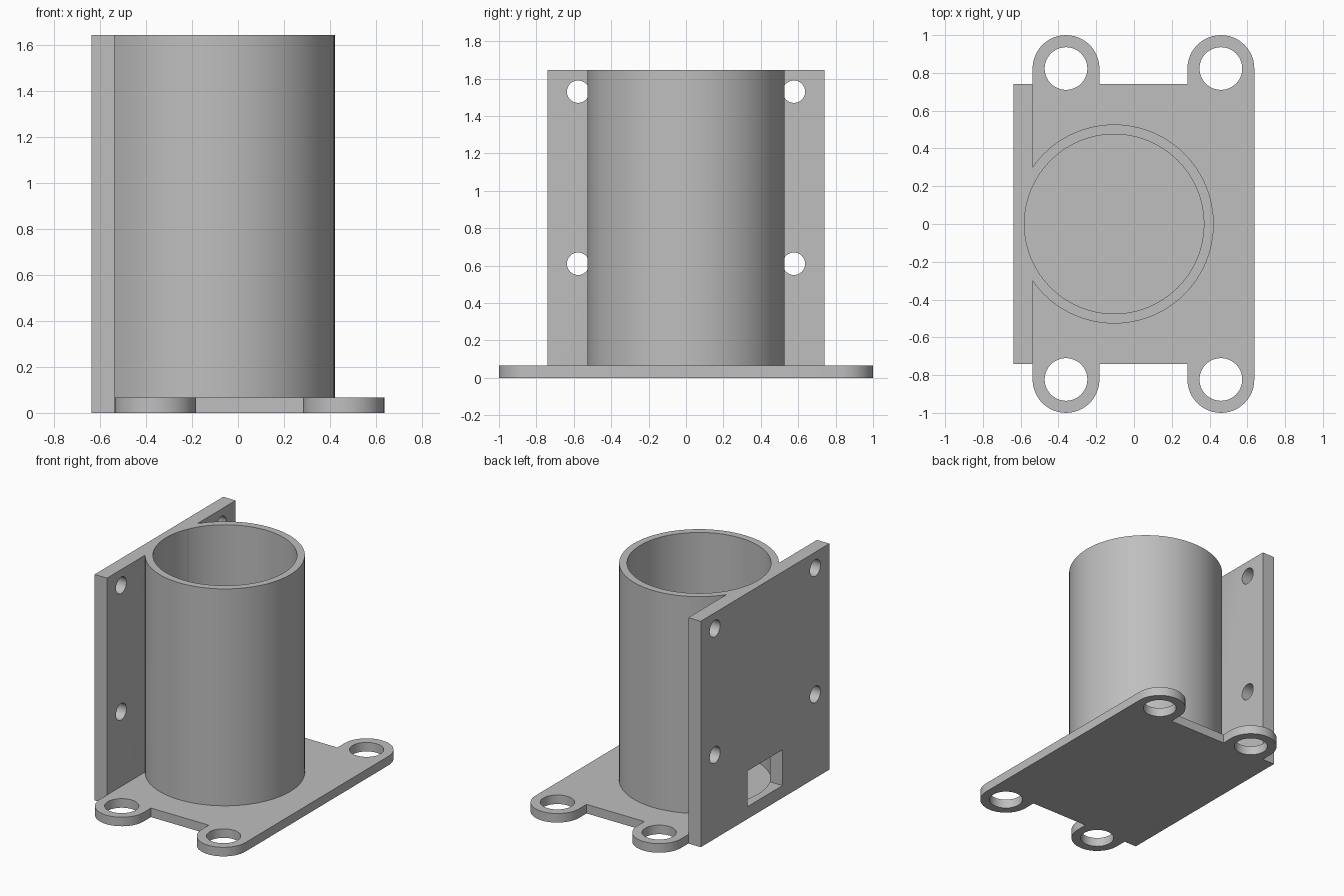
import bpy, bmesh
from math import sin, cos, pi, radians

cube = bpy.data.objects.get("Cube")
if cube:
    bpy.data.objects.remove(cube)

grey = bpy.data.materials.new("plain grey")
grey.use_nodes = True
grey.diffuse_color = (0.52, 0.52, 0.52, 1)
grey.node_tree.nodes["Principled BSDF"].inputs["Base Color"].default_value = (0.52, 0.52, 0.52, 1)

HEIGHT, BASE = 1.645, 0.066          # overall height, base thickness
BACK, INNER = -0.637, -0.537         # x of the upright plate's two faces
TUBE_X, OUTER_R, BORE_R = -0.105, 0.527, 0.475
HALF_Y, TAB_Y, TAB_R, TAB_HOLE = 0.74, 0.823, 0.177, 0.113
TABS_X = (0.46, -0.36)


def prism(name, outline, z0, z1):
    """Extrude a flat counter-clockwise outline from z0 to z1."""
    bm = bmesh.new()
    face = bm.faces.new([bm.verts.new((x, y, z0)) for x, y in outline])
    top = bmesh.ops.extrude_face_region(bm, geom=[face])["geom"]
    bmesh.ops.translate(bm, vec=(0, 0, z1 - z0),
                        verts=[g for g in top if isinstance(g, bmesh.types.BMVert)])
    bmesh.ops.recalc_face_normals(bm, faces=bm.faces)
    mesh = bpy.data.meshes.new(name)
    bm.to_mesh(mesh)
    bm.free()
    mesh.materials.append(grey)
    ob = bpy.data.objects.new(name, mesh)
    bpy.context.collection.objects.link(ob)
    return ob


def arc(x, y, r, start, end, n):
    steps = [start + (end - start) * i / n for i in range(n + 1)]
    return [(x + r * cos(a), y + r * sin(a)) for a in steps]


def cylinder(name, x, y, r, z0, z1, n=48):
    return prism(name, arc(x, y, r, 0, 2 * pi, n)[:-1], z0, z1)


def box(name, x0, x1, y0, y1, z0, z1):
    return prism(name, [(x0, y0), (x1, y0), (x1, y1), (x0, y1)], z0, z1)


def activate(ob):
    bpy.ops.object.select_all(action='DESELECT')
    ob.select_set(True)
    bpy.context.view_layer.objects.active = ob


def cut(ob, cutter, keep=False):
    """Subtract the cutter, then discard it unless it is a real part."""
    mod = ob.modifiers.new("cut", 'BOOLEAN')
    mod.operation, mod.solver, mod.object = 'DIFFERENCE', 'EXACT', cutter
    activate(ob)
    bpy.ops.object.modifier_apply(modifier=mod.name)
    if not keep:
        bpy.data.objects.remove(cutter)


# Base with four rounded mounting tabs
side = []
for x in TABS_X:
    side += arc(x, TAB_Y, TAB_R, 0, pi, 24)
    if x == TABS_X[0]:
        side += [(x - TAB_R, HALF_Y), (TABS_X[1] + TAB_R, HALF_Y)]
base = prism("base", side + [(x, -y) for x, y in reversed(side)], 0, BASE)
for x in TABS_X:
    for s in (-1, 1):
        cut(base, cylinder("tab_hole", x, s * TAB_Y, TAB_HOLE, -0.1, 0.2))

# Upright plate and the tube standing against it
plate = box("upright_plate", BACK, INNER, -HALF_Y, HALF_Y, 0, HEIGHT)
tube = cylinder("tube", TUBE_X, 0, OUTER_R, BASE, HEIGHT, 96)
cut(tube, plate, keep=True)

# Bore and cable window pass through both
for part in (plate, tube):
    z0 = BASE if part is plate else 0
    cut(part, cylinder("bore", TUBE_X, 0, BORE_R, z0, HEIGHT + 0.2, 96))
    cut(part, box("window", BACK - 0.1, TUBE_X - 0.2, -0.2, 0.2, 0.09, 0.35))

# Screw holes in the upright plate
for y in (-0.577, 0.577):
    for z in (0.61, 1.53):
        hole = cylinder("screw_hole", 0, 0, 0.06, -0.15, 0.15, 32)
        hole.rotation_euler.y = radians(90)
        hole.location = ((BACK + INNER) / 2, y, z)
        bpy.context.view_layer.update()
        cut(plate, hole)

for part in (base, plate, tube):
    activate(part)
    bpy.ops.object.shade_smooth_by_angle(angle=radians(30))
